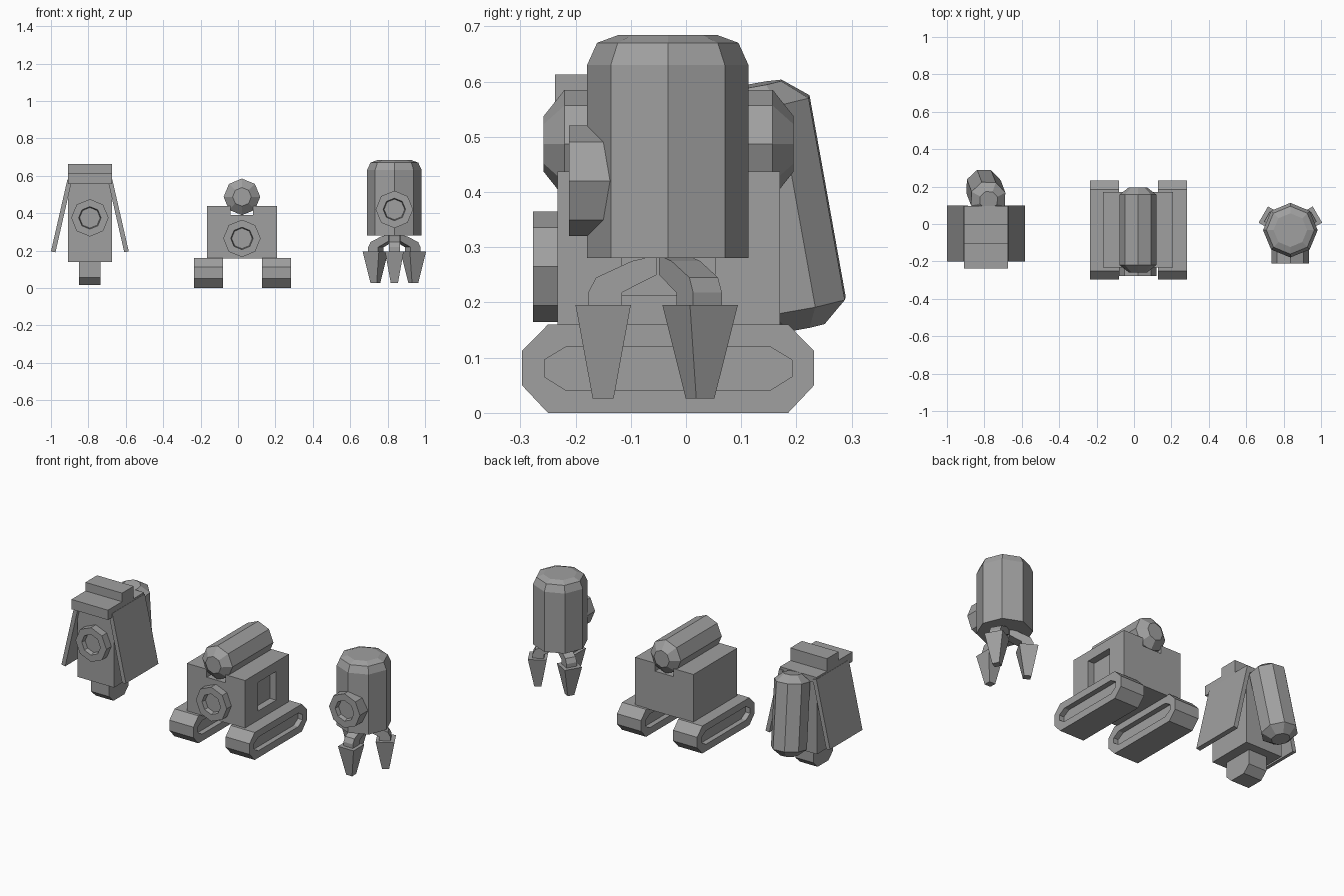
import bpy, bmesh, math
from mathutils import Vector, Matrix

cube = bpy.data.objects.get("Cube")
if cube:
    bpy.data.objects.remove(cube, do_unlink=True)

grey = bpy.data.materials.new("plain grey")
grey.use_nodes = True
grey.diffuse_color = (0.35, 0.35, 0.35, 1)
grey.node_tree.nodes["Principled BSDF"].inputs["Base Color"].default_value = grey.diffuse_color


def finish(name, bm, matrix=None):
    bmesh.ops.recalc_face_normals(bm, faces=bm.faces)
    mesh = bpy.data.meshes.new(name)
    if matrix:
        bm.transform(matrix)
    bm.to_mesh(mesh)
    bm.free()
    mesh.materials.append(grey)
    obj = bpy.data.objects.new(name, mesh)
    bpy.context.collection.objects.link(obj)
    return obj


def recess(bm, face, scale, depth):
    """Inset a face to a scaled copy of itself, then sink it."""
    centre = face.calc_center_median()
    normal = face.normal.copy()
    bmesh.ops.inset_individual(bm, faces=[face], thickness=0.001)
    for v in face.verts:
        v.co = centre + Vector([d * s for d, s in zip(v.co - centre, scale)])
    ring = bmesh.ops.extrude_discrete_faces(bm, faces=[face])["faces"][0]
    bmesh.ops.translate(bm, verts=ring.verts, vec=-normal * depth)


def box(name, x, y, z):
    bm = bmesh.new()
    bmesh.ops.create_cube(bm, size=1)
    size = [b - a for a, b in (x, y, z)]
    mid = [(a + b) / 2 for a, b in (x, y, z)]
    return finish(name, bm, Matrix.Translation(mid) @ Matrix.Diagonal((*size, 1)))


def prism(points, x0, x1):
    """Extrude a (y, z) outline along x."""
    bm = bmesh.new()
    face = bm.faces.new([bm.verts.new((x0, y, z)) for y, z in points])
    out = bmesh.ops.extrude_face_region(bm, geom=[face])["geom"]
    bmesh.ops.translate(bm, vec=(x1 - x0, 0, 0),
                        verts=[g for g in out if isinstance(g, bmesh.types.BMVert)])
    bmesh.ops.recalc_face_normals(bm, faces=bm.faces)
    bm.normal_update()
    return bm


def turned(name, rings, matrix, sides=8):
    """Stack of polygon rings (radius, height) closed at both ends."""
    bm = bmesh.new()
    loops = [[bm.verts.new((r * math.cos(i * math.tau / sides),
                            r * math.sin(i * math.tau / sides), h))
              for i in range(sides)] for r, h in rings]
    for a, b in zip(loops, loops[1:]):
        for i in range(sides):
            j = (i + 1) % sides
            bm.faces.new((a[i], a[j], b[j], b[i]))
    bm.faces.new(loops[0][::-1])
    bm.faces.new(loops[-1])
    return finish(name, bm, matrix)


def eye(name, x, z, front, back):
    """Octagonal ring with a sunken middle, facing the front."""
    spin = Matrix.Translation((x, back, z)) @ Matrix.Rotation(math.pi / 2, 4, 'X')
    d = back - front
    turned(name, [(0.1, 0), (0.1, d), (0.06, d), (0.055, d - 0.025)], spin)


def barrel(name, start, end):
    """Octagonal barrel with tapered ends."""
    a, b = Vector(start), Vector(end)
    h = (b - a).length
    turn = (b - a).to_track_quat('Z', 'Y').to_matrix().to_4x4()
    turned(name, [(0.05, 0), (0.098, 0.038), (0.098, h - 0.038), (0.05, h)],
           Matrix.Translation(a) @ turn)


# Tracked robot: body with a trough on top and a sunken panel on one side
BX = 0.021
bm = prism([(-0.188, 0.157), (0.188, 0.157), (0.188, 0.437), (0.06, 0.437),
            (0.06, 0.39), (-0.06, 0.39), (-0.06, 0.437), (-0.188, 0.437)], -0.17, 0.233)
bm.transform(Matrix.Translation((BX, 0, 0)) @ Matrix.Rotation(-math.pi / 2, 4, 'Z'))
bm.normal_update()
side = max(bm.faces, key=lambda f: f.calc_center_median().x)
recess(bm, side, (1, 0.42, 0.6), 0.04)
finish("tracked_body", bm)
eye("tracked_eye", BX, 0.265, -0.277, -0.22)
barrel("tracked_barrel", (BX, -0.258, 0.487), (BX, 0.195, 0.487))

# Tracks with a groove along both sides
track = [(-0.297, 0.05), (-0.25, 0), (0.185, 0), (0.232, 0.05),
         (0.232, 0.112), (0.185, 0.16), (-0.25, 0.16), (-0.297, 0.112)]
for name, x in (("right_track", -0.235), ("left_track", 0.128)):
    bm = prism(track, x, x + 0.155)
    for f in [f for f in bm.faces if len(f.verts) == 8]:
        recess(bm, f, (1, 0.85, 0.5), 0.03)
    finish(name, bm)

# Winged robot: body, stepped head, eye, foot
AX = -0.792
box("winged_body", (AX - 0.117, AX + 0.117), (-0.18, 0.09), (0.139, 0.57))
head = [(-0.237, 0.556), (0.096, 0.556), (0.096, 0.59), (0, 0.59), (0, 0.663),
        (-0.107, 0.663), (-0.107, 0.613), (-0.237, 0.613)]
finish("winged_head", prism(head, AX - 0.118, AX + 0.118))
eye("winged_eye", AX, 0.375, -0.225, -0.17)
foot = [(-0.14, 0.15), (-0.14, 0.055), (-0.1, 0.016), (0, 0.016), (0.04, 0.055), (0.04, 0.15)]
finish("winged_foot", prism(foot, AX - 0.058, AX + 0.058))
barrel("back_barrel", (AX - 0.015, 0.206, 0.154), (AX + 0.015, 0.127, 0.594))

# Side panels hang outward from the head
for name, s in (("right_panel", -1), ("left_panel", 1)):
    bm = prism([(-0.2, 0), (0.1, 0), (0.1, 1), (-0.2, 1)], -0.012, 0.012)
    for v in bm.verts:
        drop = 1 - v.co.z
        v.co.z = 0.578 - drop * 0.385 + v.co.x * 0.2
        v.co.x = AX + s * (0.108 + drop * 0.088 + v.co.x)
    finish(name, bm)

# Clawed robot: domed octagonal body and eye
CX, CY = 0.836, -0.033
turned("clawed_body", [(0.146, 0.28), (0.146, 0.63), (0.128, 0.67), (0.09, 0.684)],
       Matrix.Translation((CX, CY, 0)))
eye("clawed_eye", CX, 0.42, -0.212, -0.1)

# Three bent arms with tapered claws
arm = [(0.144, 0.19), (0.144, 0.218), (0.13, 0.245), (0.065, 0.275),
       (0.02, 0.285), (0.02, 0.25), (0.083, 0.218), (0.083, 0.19)]
for i, name in enumerate(("rear_right", "front", "rear_left")):
    spin = (Matrix.Translation((CX, CY, 0))
            @ Matrix.Rotation(math.radians(60 + i * 120), 4, 'Z'))
    finish(name + "_arm", prism(arm, -0.03, 0.03), spin)
    bm = bmesh.new()
    bmesh.ops.create_cube(bm, size=1)
    for v in bm.verts:
        w = 0.1 if v.co.z > 0 else 0.038
        v.co = (v.co.x * w, 0.117 + v.co.y * w, 0.195 if v.co.z > 0 else 0.026)
    finish(name + "_claw", bm, spin)
